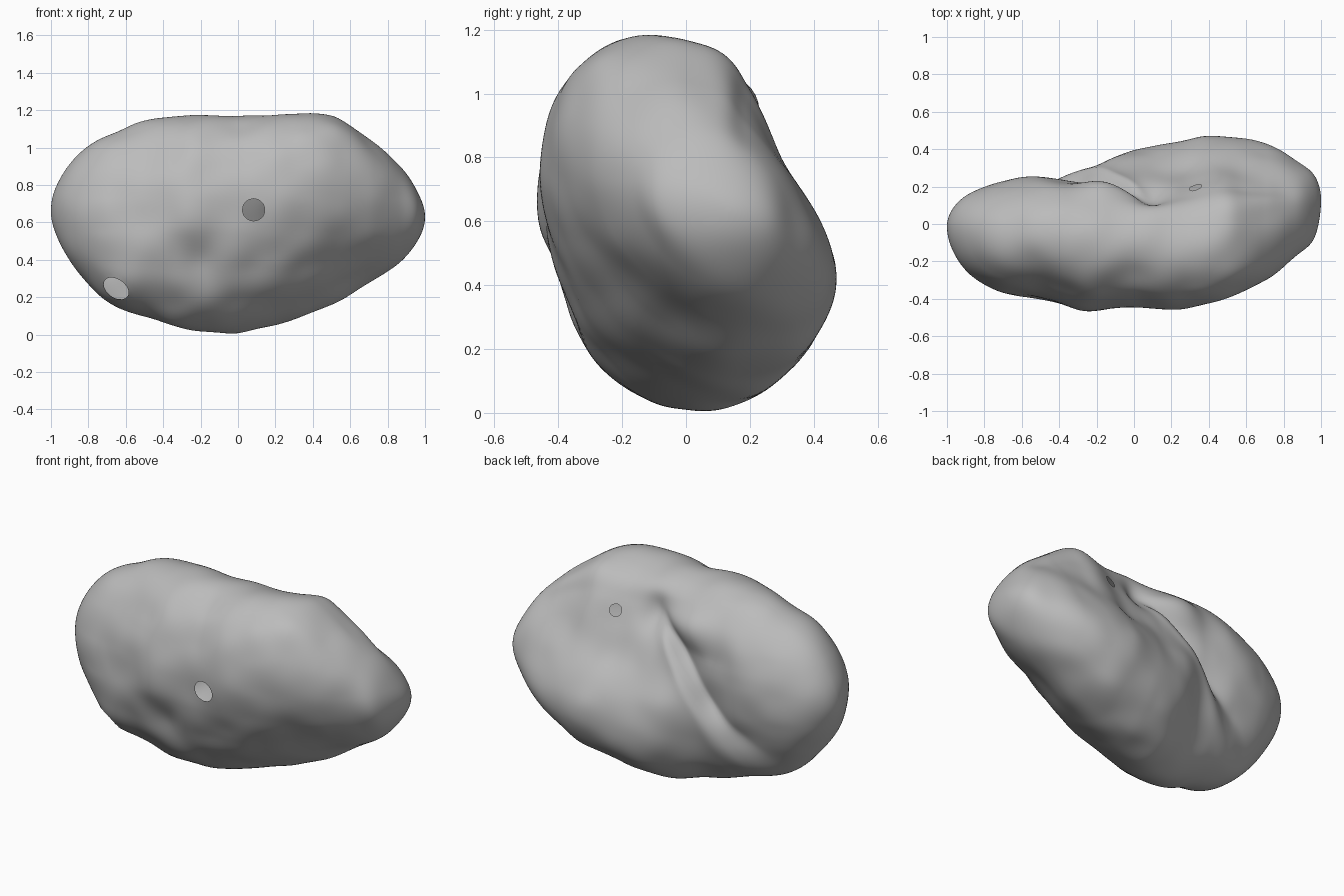
import bpy, bmesh, math
from mathutils import Vector, noise

if "Cube" in bpy.data.objects:
    bpy.data.objects.remove(bpy.data.objects["Cube"])

# Outline stations, evenly spaced in angle from the left tip to the right tip
TOP = [.66, .81, .95, 1.06, 1.14, 1.175, 1.16, 1.175, 1.175, 1.04, .90, .75, .63]
BOTTOM = [.66, .52, .35, .18, .09, .03, .01, .07, .16, .28, .39, .51, .63]
FRONT = [-.01, -.15, -.28, -.365, -.395, -.455, -.445, -.445, -.39, -.30, -.17, -.07, .13]
BACK = [-.01, .09, .18, .245, .29, .30, .41, .455, .49, .45, .35, .26, .13]
LEAN = [0, 0, 0, 0, 0, .08, .2, .3, .3, .3, .25, .2, .2]

# Dents and bumps: x, z, side (-1 front, 1 back), radius, outward height
BUMPS = [(-.22, .40, -1, .13, -.05), (-.5, .42, -1, .13, .02),
         (-.6, .26, -1, .14, .03), (-.3, .68, -1, .12, .015),
         (-.36, .16, -1, .10, -.025), (.35, .62, -1, .22, .008),
         (.6, .30, -1, .20, -.03), (.3, .72, 1, .10, -.015),
         (.35, .50, 1, .08, .01), (-.15, .95, 1, .16, .05),
         (.10, .97, 1, .08, -.05)]

# Openings: centre x, z, side, radius
HOLES = [(.085, .67, -1, .06), (-.65, .24, -1, .075), (.32, .95, 1, .035)]
RINGS, SEGS = 150, 144


def spline(table, t):
    """Smooth interpolation of a station table, t from 0 to 1."""
    v = [2 * table[0] - table[1]] + table + [2 * table[-1] - table[-2]]
    f = t * (len(table) - 1)
    i = min(int(f), len(table) - 2)
    f -= i
    a, b, c, d = v[i:i + 4]
    return b + .5 * f * (c - a + f * (2*a - 5*b + 4*c - d + f * (3*(b - c) + d - a)))


def smooth(a, b, x):
    x = min(max((x - a) / (b - a), 0), 1)
    return x * x * (3 - 2 * x)


def crease_depth(x, z):
    """Step on the back where the left lobe meets the right one, softer low down."""
    line = -.13 + (z - .76) * (.9 if z > .76 else .75)
    d = (line - x) * .75
    soft = 1 - smooth(.3, .6, z)
    depth = smooth(-.03 - .06 * soft, .04 + .12 * soft, d) * math.exp(-max(d, 0) / .2)
    return .11 * depth * smooth(.05, .45, z) * (1 - smooth(.82, 1.02, z))


def back_slope(x, z):
    """Flattened upper back of the right lobe."""
    return .12 * math.exp(-((z - .82) / .27)**2) * smooth(-.3, .05, x) * (1 - smooth(.55, 1, x))


def surface(t, a):
    x = -math.cos(math.pi * t)
    zt, zb, yf, yb, lean = (spline(s, t) for s in (TOP, BOTTOM, FRONT, BACK, LEAN))
    z = (zt + zb) / 2 + (zt - zb) / 2 * math.sin(a)
    c = math.cos(a + lean)
    y = (yf + yb) / 2 + (yb - yf) / 2 * c
    y -= crease_depth(x, z) * smooth(.1, .6, c) + back_slope(x, z) * smooth(0, .5, c)
    fade = math.sin(math.pi * t)
    for bx, bz, side, r, h in BUMPS:
        bump = h * math.exp(-((x - bx)**2 + (z - bz)**2) / r**2)
        y += side * bump * smooth(0, .4, c * side) * smooth(0, .5, fade)
    # gentle lumpiness
    p = Vector((x, y, z))
    out = Vector((x * .3, y, z - .59)).normalized()
    return p + out * .014 * fade * noise.noise(p * 5.5 + Vector((3, 1, 7)))


# Rock body lofted between its two tips
bm = bmesh.new()
tips = [bm.verts.new(surface(t, 0)) for t in (0, 1)]
rings = [[bm.verts.new(surface(i / RINGS, 2 * math.pi * j / SEGS)) for j in range(SEGS)]
         for i in range(1, RINGS)]
for j in range(SEGS):
    k = (j + 1) % SEGS
    bm.faces.new((tips[0], rings[0][k], rings[0][j]))
    bm.faces.new((tips[1], rings[-1][j], rings[-1][k]))
    for r, s in zip(rings, rings[1:]):
        bm.faces.new((r[j], r[k], s[k], s[j]))
bmesh.ops.recalc_face_normals(bm, faces=bm.faces[:])

# Round openings through the shell
for hx, hz, side, radius in HOLES:
    near = [v for v in bm.verts if (v.co.y - .02) * side > 0]
    c = min(near, key=lambda v: (v.co.x - hx)**2 + (v.co.z - hz)**2).co.copy()
    gone = [f for f in bm.faces if (f.calc_center_median() - c).length < radius]
    bmesh.ops.delete(bm, geom=gone, context='FACES')
    for v in bm.verts:
        if v.is_boundary and (v.co - c).length < radius * 1.5:
            v.co = c + (v.co - c).normalized() * radius

mesh = bpy.data.meshes.new("rock_body")
bm.to_mesh(mesh)
bm.free()
rock = bpy.data.objects.new("rock_body", mesh)
bpy.context.collection.objects.link(rock)

stone = bpy.data.materials.new("stone_grey")
stone.diffuse_color = (.5, .5, .5, 1)
stone.use_nodes = True
stone.node_tree.nodes["Principled BSDF"].inputs["Base Color"].default_value = stone.diffuse_color
mesh.materials.append(stone)
for p in mesh.polygons:
    p.use_smooth = True
